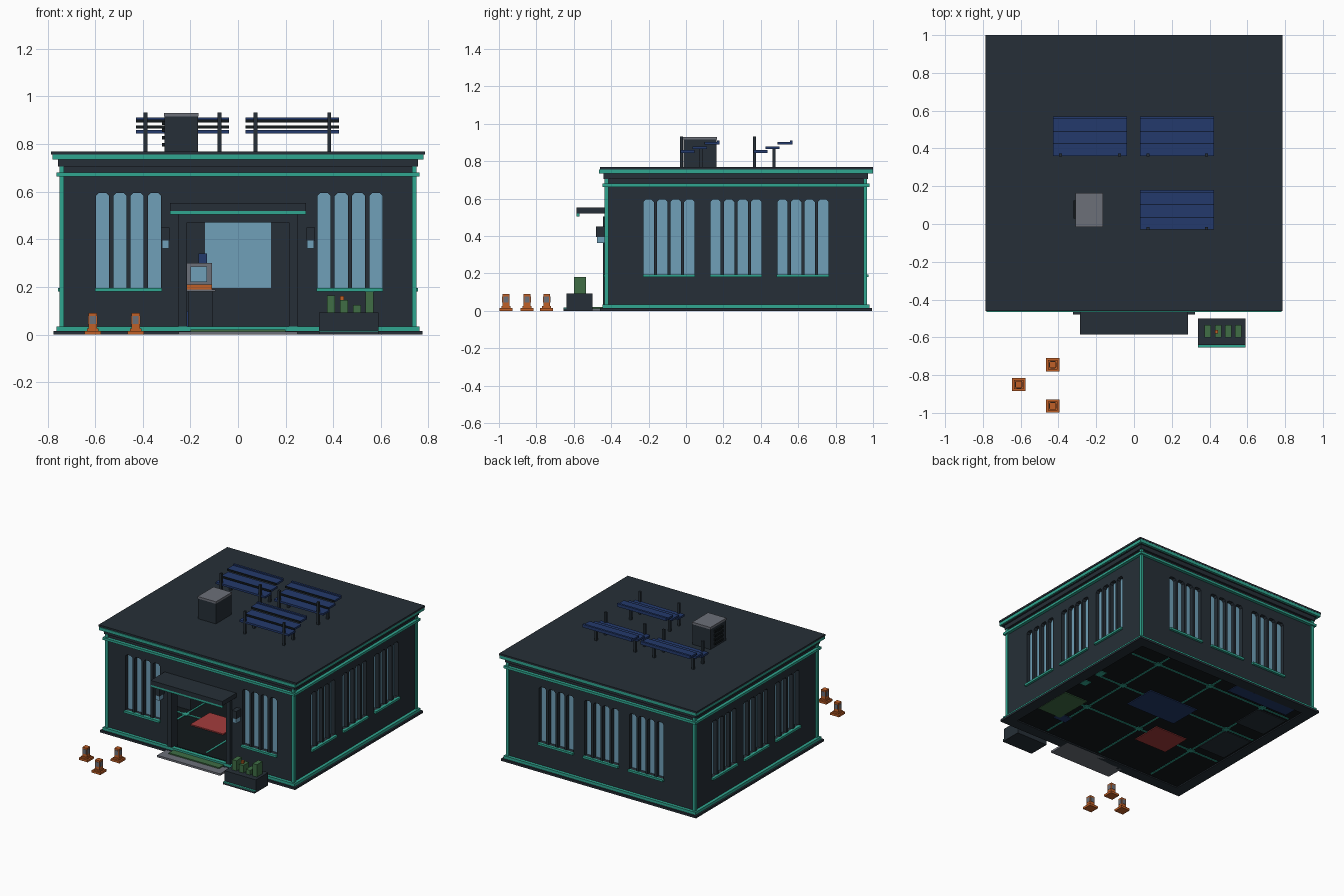
import bpy, bmesh
from math import pi
from mathutils import Matrix, Vector

default = bpy.data.objects.get("Cube")
if default:
    bpy.data.objects.remove(default, do_unlink=True)


def material(name, r, g, b):
    mat = bpy.data.materials.new(name)
    mat.use_nodes = True
    mat.diffuse_color = (r, g, b, 1)
    shader = next(n for n in mat.node_tree.nodes if n.type == "BSDF_PRINCIPLED")
    shader.inputs["Base Color"].default_value = (r, g, b, 1)
    shader.inputs["Roughness"].default_value = 0.8
    return mat


dark = material("dark slate", .019, .028, .038)
teal = material("teal trim", .03, .38, .28)
glass = material("pale blue glass", .16, .35, .48)
blue = material("deep blue", .017, .042, .15)
grey = material("mid grey", .15, .16, .19)
orange = material("orange", .53, .115, .02)
green = material("leaf green", .05, .155, .06)
red = material("red", .37, .045, .045)
black = material("near black", .006, .009, .011)

IDENTITY = Matrix.Identity(4)


def finish(bm, name, mat, matrix=IDENTITY):
    bmesh.ops.recalc_face_normals(bm, faces=bm.faces[:])
    mesh = bpy.data.meshes.new(name)
    bm.to_mesh(mesh)
    bm.free()
    mesh.transform(matrix)
    mesh.materials.append(mat)
    obj = bpy.data.objects.new(name, mesh)
    bpy.context.collection.objects.link(obj)
    return obj


def add_box(bm, x0, x1, y0, y1, z0, z1):
    made = bmesh.ops.create_cube(bm, size=1)["verts"]
    size = Vector((x1 - x0, y1 - y0, z1 - z0))
    middle = Vector((x0 + x1, y0 + y1, z0 + z1)) / 2
    for v in made:
        v.co = Vector(a * s for a, s in zip(v.co, size)) + middle


def boxes(name, mat, *bounds, matrix=IDENTITY):
    bm = bmesh.new()
    for b in bounds:
        add_box(bm, *b)
    return finish(bm, name, mat, matrix)


def pillar(x, y, half, z0, z1):
    return (x - half, x + half, y - half, y + half, z0, z1)


# Building footprint
CY, HX, HY, THICK = .267, .74, .692, .04


def ring(name, mat, out, width, z0, z1):
    x, y = HX + out, HY + out
    boxes(name, mat, (-x, x, -y, width - y, z0, z1), (-x, x, y - width, y, z0, z1),
          (-x, width - x, width - y, y - width, z0, z1),
          (x - width, x, width - y, y - width, z0, z1),
          matrix=Matrix.Translation((0, CY, 0)))


# Walls with tall chamfered window slots; the front also gets the doorway
PANE, PITCH, LOW, HIGH, CHAMFER = .0275, .0725, .195, .595, .012


def add_slot(bm, x):
    w, c = PANE, CHAMFER
    outline = [(-w, LOW), (w, LOW), (w, HIGH - c), (w - c, HIGH), (c - w, HIGH), (-w, HIGH - c)]
    face = bm.faces.new([bm.verts.new((x + px, -.1, z)) for px, z in outline])
    extruded = bmesh.ops.extrude_face_region(bm, geom=[face])["geom"]
    for v in extruded:
        if isinstance(v, bmesh.types.BMVert):
            v.co.y = .1


def build_wall(side, angle, depth, half, centres, door=False):
    place = Matrix.Translation((0, CY, 0)) @ Matrix.Rotation(angle, 4, "Z")
    place = place @ Matrix.Translation((0, -depth, 0))
    wall = boxes(side + "_wall", dark, (-half, half, 0, THICK, 0, .74), matrix=place)
    bm = bmesh.new()
    for centre in centres:
        for i in range(4):
            add_slot(bm, centre + (i - 1.5) * PITCH)
    if door:
        add_box(bm, -.215, .215, -.1, .1, -.1, .47)
    cutter = finish(bm, side + "_cutter", dark, place)
    cutter.hide_render = True
    cut = wall.modifiers.new("openings", "BOOLEAN")
    cut.operation, cut.object, cut.solver = "DIFFERENCE", cutter, "EXACT"
    bpy.context.view_layer.objects.active = wall
    bpy.ops.object.modifier_apply(modifier=cut.name)
    bpy.data.objects.remove(cutter, do_unlink=True)
    boxes(side + "_glass", glass, *[(c - .138, c + .138, .028, .045, LOW, HIGH) for c in centres],
          matrix=place)
    boxes(side + "_sills", teal, *[(c - .14, c + .14, -.016, .005, .18, LOW) for c in centres],
          matrix=place)


triple = (-.358, 0, .358)
build_wall("front", 0, HY, HX, (-.46, .47), door=True)
build_wall("right", pi / 2, HX, HY - THICK, triple)
build_wall("back", pi, HY, HX, triple)
build_wall("left", -pi / 2, HX, HY - THICK, triple)

# Base, trims, corner posts and roof
ring("base_ledge", dark, .035, .08, 0, .015)
ring("bottom_trim", teal, .022, .03, .015, .035)
ring("upper_trim", teal, .022, .03, .663, .68)
ring("cornice", dark, .015, .03, .705, .735)
ring("roof_edge", teal, .04, .012, .735, .757)
boxes("corner_posts", teal, *[pillar(sx * HX, CY + sy * HY, .01, .03, .72)
                              for sx in (-1, 1) for sy in (-1, 1)])
boxes("roof", dark, (-.772, .772, CY - .724, CY + .724, .735, .757),
      (-.785, .785, -.46, 1, .757, .77))

# Doorway, canopy, lamps and step
boxes("door_frame", dark, (-.25, -.215, -.445, -.38, 0, .505), (.215, .25, -.445, -.38, 0, .505),
      (-.25, .25, -.445, -.38, .47, .505))
boxes("canopy", dark, (-.285, .285, -.585, -.42, .52, .552))
boxes("canopy_lip", teal, (-.285, .285, -.585, -.57, .505, .52))
boxes("lamp_housings", dark, *[(s * .305 - .018, s * .305 + .018, -.48, -.42, .395, .45)
                               for s in (-1, 1)])
boxes("lamp_bulbs", glass, *[(s * .305 - .015, s * .305 + .015, -.477, -.43, .362, .395)
                             for s in (-1, 1)])
boxes("front_step", grey, (-.25, .25, -.56, -.39, 0, .014))
boxes("door_mat", green, (-.2, .2, -.5, -.42, .014, .022))

# Planter with shrubs
boxes("planter", dark, (.34, .59, -.64, -.5, 0, .092), (.34, .59, -.655, -.64, 0, .012))
boxes("planter_ledge_trim", teal, (.34, .59, -.655, -.64, .012, .018))
boxes("shrubs", green, *[(x - .017, x + .017, -.6, -.535, .09, top)
                         for x, top in zip((.39, .445, .5, .553), (.165, .145, .125, .18))])
boxes("flower", orange, pillar(.437, -.57, .009, .145, .163))

# Traffic cones
for i, (x, y) in enumerate([(-.43, -.745), (-.61, -.85), (-.43, -.963)]):
    boxes(f"cone_{i}", orange, pillar(x, y, .035, 0, .015), pillar(x, y, .024, .015, .025),
          pillar(x, y, .018, .025, .09))
    boxes(f"cone_band_{i}", grey, (x - .013, x + .013, y - .02, y + .02, .045, .078),
          (x - .02, x + .02, y - .013, y + .013, .045, .078))

# Rooftop cooling unit
boxes("cooler", dark, (-.308, -.167, -.013, .163, .77, .915))
boxes("cooler_lid", grey, (-.31, -.165, -.015, .165, .915, .93))
boxes("cooler_grille", black, *[(-.32, -.305, .03, .125, z, z + .015)
                                for z in (.79, .82, .85, .88)])

# Solar panels: three stepped slats on posts
for i, (x, y) in enumerate([(-.233, .36), (.228, .36), (.228, -.03)]):
    slats = [(x - .196, x + .196, y + k * .066, y + .075 + k * .066, z, z + .014)
             for k, z in enumerate((.845, .865, .89))]
    boxes(f"solar_panel_{i}", blue, *slats, (x - .196, x + .196, y + .195, y + .21, .89, .912))
    boxes(f"solar_slat_seams_{i}", black,
          *[(x - .196, x + .196, s[2] - .002, s[2], s[4], s[5]) for s in slats[1:]])
    boxes(f"solar_posts_{i}", dark,
          *[pillar(x + s * .155, y + .005, .008, .77, .932) for s in (-1, 1)],
          *[pillar(x + s * .155, y + .11, .008, .77, .866) for s in (-1, 1)])

# Floor with inlaid light lines showing on both sides
boxes("floor", black, (-.7, .7, CY - .652, CY + .652, .008, .02))
lines = [(x - .006, x + .006, -.36, .9, .005, .023) for x in (-.45, 0, .45)]
lines += [(-.68, .68, y - .006, y + .006, .004, .024) for y in (.05, .42, .79)]
boxes("floor_lines", teal, *lines)
boxes("floor_nodes", teal, *[pillar(x, y, .02, .003, .025)
                             for x in (-.45, 0, .45) for y in (.05, .42, .79)])
boxes("red_rug", red, (-.33, -.07, -.07, .15, .002, .028))
boxes("blue_rug", blue, (-.13, .27, .255, .495, .002, .028))
boxes("green_rug", green, (.5, .69, -.17, .11, .002, .028))

# Interior furniture
boxes("bench", blue, (-.63, -.13, .82, .91, .003, .1))
boxes("work_tables", dark, (-.68, -.44, .53, .76, .003, .14), (-.68, -.46, .12, .4, .003, .14))
boxes("wall_cabinets", teal, (.64, .69, .26, .32, .003, .13), (.64, .69, .42, .48, .003, .13))
boxes("small_crate", blue, (.43, .53, -.2, -.13, .003, .06))
boxes("counter", dark, (-.21, -.105, .17, .25, .02, .18))
boxes("counter_top", grey, (-.22, -.095, .16, .26, .18, .19), (-.215, -.11, .175, .25, .21, .3))
boxes("counter_tray", orange, (-.22, -.11, .165, .255, .19, .21))
boxes("counter_screen", glass, (-.2, -.13, .168, .176, .22, .285))
boxes("counter_device", blue, (-.165, -.13, .19, .23, .3, .34))
